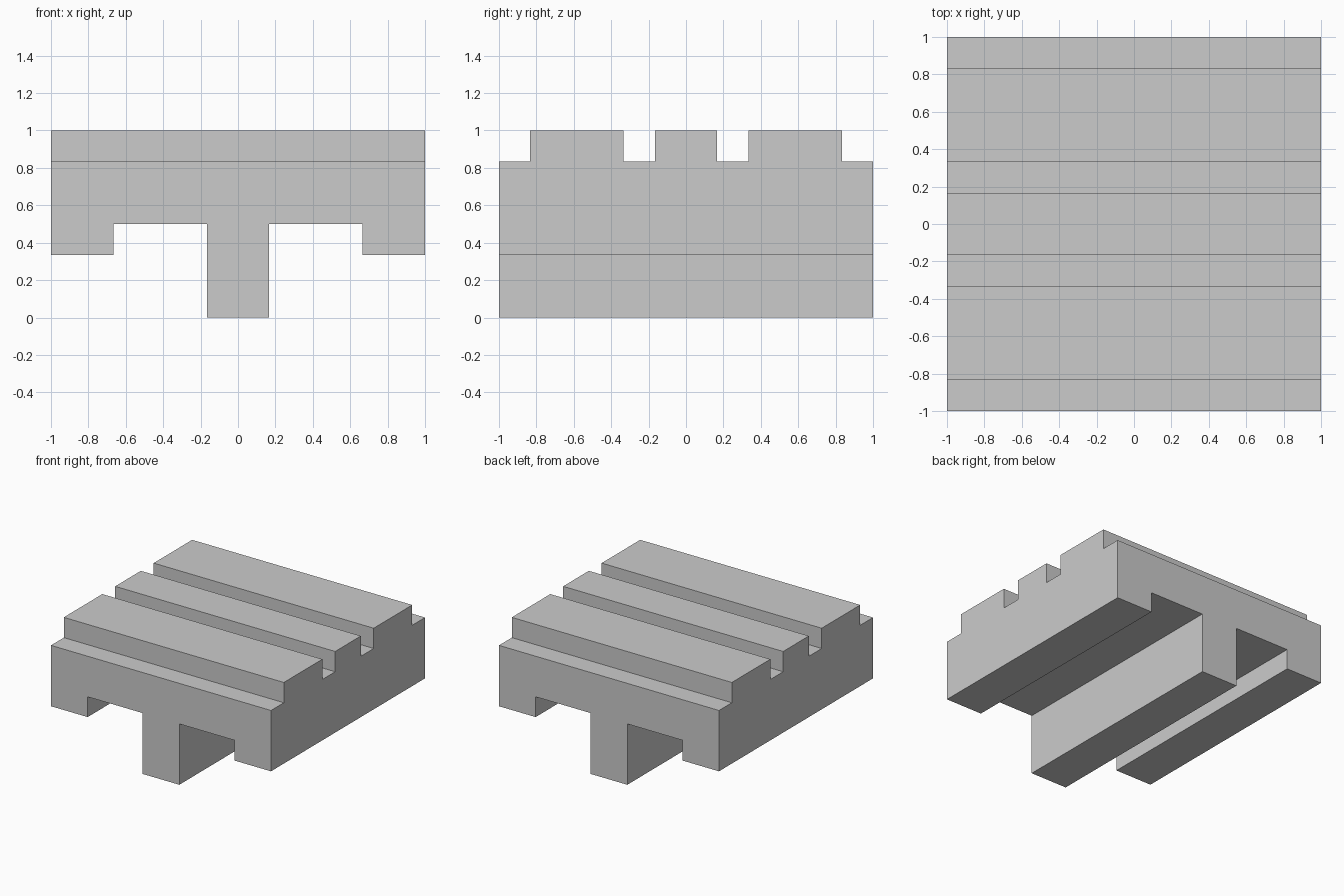
import bpy, bmesh
from mathutils import Vector

if "Cube" in bpy.data.objects:
    bpy.data.objects.remove(bpy.data.objects["Cube"])


def extrude_profile(name, half_profile, place, depth):
    """Mirror a half outline (u >= 0) and extrude it along the third axis."""
    outline = half_profile + [(-u, z) for u, z in reversed(half_profile)]
    bm = bmesh.new()
    face = bm.faces.new([bm.verts.new(place(u, z)) for u, z in outline])
    ext = bmesh.ops.extrude_face_region(bm, geom=[face])
    moved = [g for g in ext["geom"] if isinstance(g, bmesh.types.BMVert)]
    bmesh.ops.translate(bm, verts=moved, vec=Vector(depth))
    bmesh.ops.recalc_face_normals(bm, faces=bm.faces)
    mesh = bpy.data.meshes.new(name)
    bm.to_mesh(mesh)
    bm.free()
    obj = bpy.data.objects.new(name, mesh)
    bpy.context.collection.objects.link(obj)
    return obj


S = 1 / 6  # module: every size is a multiple of this

# Front outline: central keel, two channels, shorter outer rails (overshoots on top)
front = [(S, 0), (S, 3 * S), (4 * S, 3 * S), (4 * S, 2 * S), (1, 2 * S), (1, 1.5)]
body = extrude_profile("grooved_block", front, lambda u, z: (u, -1.5, z), (0, 3, 0))

# Side outline: stepped ends and two grooves across the top (overshoots below)
side = [(1, -0.5), (1, 5 * S), (5 * S, 5 * S), (5 * S, 1), (2 * S, 1),
        (2 * S, 5 * S), (S, 5 * S), (S, 1)]
cutter = extrude_profile("side_outline_cutter", side, lambda u, z: (-1.5, u, z), (3, 0, 0))
cutter.hide_render = True

# The block is where the two extrusions overlap
mod = body.modifiers.new("side_outline", 'BOOLEAN')
mod.operation = 'INTERSECT'
mod.solver = 'EXACT'
mod.object = cutter
bpy.context.view_layer.objects.active = body
bpy.ops.object.modifier_apply(modifier=mod.name)
bpy.data.objects.remove(cutter)
